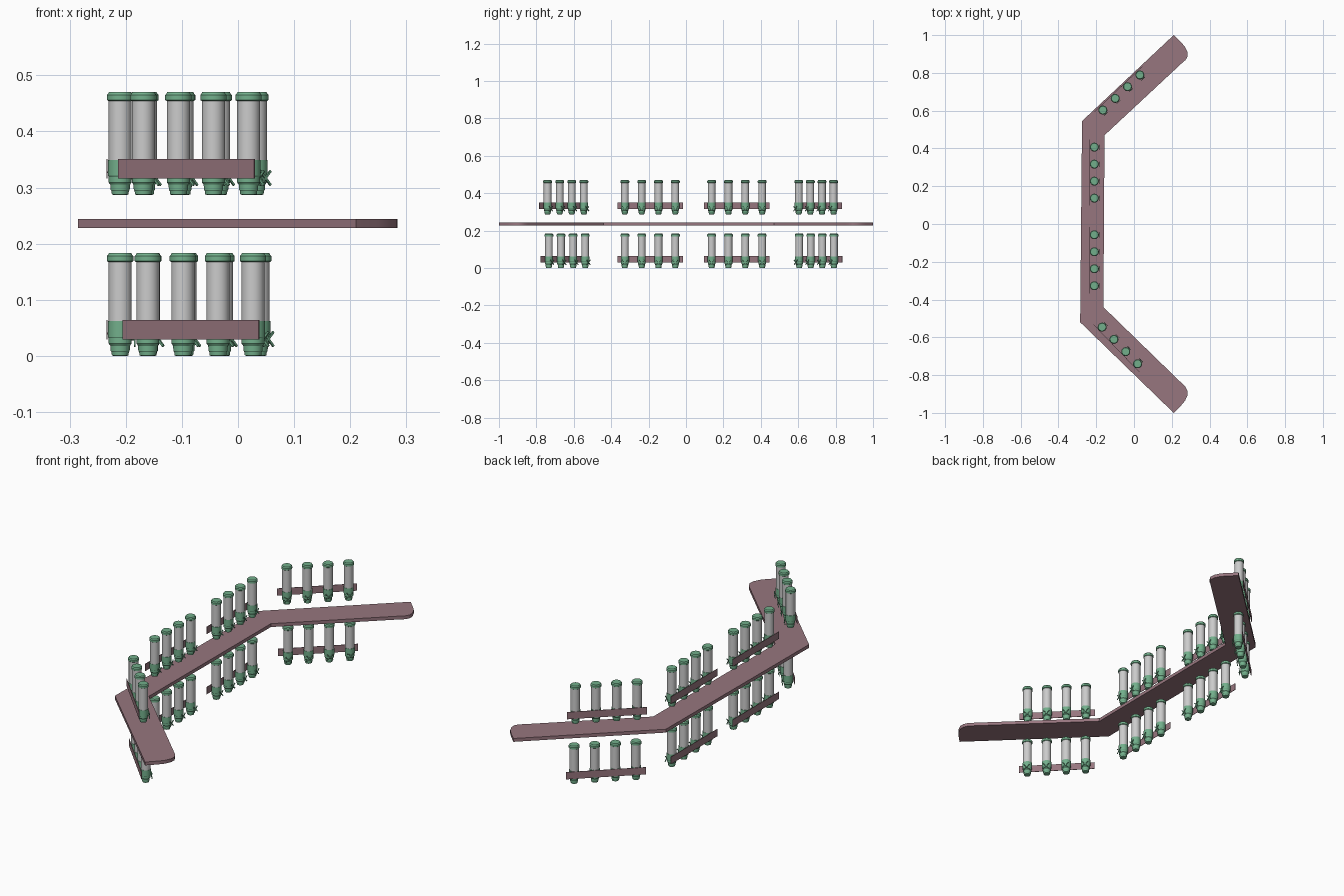
import bpy, bmesh, math
from mathutils import Matrix, Vector

if "Cube" in bpy.data.objects:
    bpy.data.objects.remove(bpy.data.objects["Cube"])


def material(name, rgb):
    m = bpy.data.materials.new(name)
    m.diffuse_color = (*rgb, 1)
    m.use_nodes = True
    m.node_tree.nodes["Principled BSDF"].inputs["Base Color"].default_value = m.diffuse_color
    return m


MAUVE = material("mauve", (0.31, 0.18, 0.21))
GREEN = material("green", (0.17, 0.43, 0.26))


def finish(bm, name, mat=None):
    bmesh.ops.recalc_face_normals(bm, faces=bm.faces)
    me = bpy.data.meshes.new(name)
    bm.to_mesh(me)
    bm.free()
    for p in me.polygons:
        p.use_smooth = True
    me.set_sharp_from_angle(angle=math.radians(30))
    if mat:
        me.materials.append(mat)
    return me


def place(name, me, matrix=Matrix()):
    ob = bpy.data.objects.new(name, me)
    bpy.context.collection.objects.link(ob)
    ob.matrix_world = matrix
    return ob


def lathe(name, profile, mat=None, n=28):
    # closed solid of revolution from (radius, z) points
    bm = bmesh.new()
    rings = [[bm.verts.new((r * math.cos(2 * math.pi * i / n), r * math.sin(2 * math.pi * i / n), z))
              for i in range(n)] for r, z in profile]
    for a, b in zip(rings, rings[1:]):
        for i in range(n):
            j = (i + 1) % n
            bm.faces.new((a[i], a[j], b[j], b[i]))
    bm.faces.new(rings[0])
    bm.faces.new(rings[-1])
    return finish(bm, name, mat)


def add_box(bm, size, centre, rot=Matrix()):
    m = Matrix.Translation(centre) @ rot @ Matrix.Diagonal((*size, 1))
    bmesh.ops.create_cube(bm, size=1, matrix=m)


# Angled shelf with rounded inner end corners
outline = [(0.21, 1.0), (0.25, 0.961), (0.27, 0.938), (0.283, 0.91), (0.284, 0.887), (0.273, 0.868),
           (0.255, 0.853), (-0.156, 0.47), (-0.162, -0.44), (0.255, -0.845), (0.273, -0.863),
           (0.284, -0.885), (0.283, -0.908), (0.27, -0.936), (0.25, -0.96), (0.21, -1.0),
           (-0.285, -0.52), (-0.275, 0.545)]
bm = bmesh.new()
face = bm.faces.new([bm.verts.new((x, y, 0.228)) for x, y in outline])
top = bmesh.ops.extrude_face_region(bm, geom=[face])["geom"]
bmesh.ops.translate(bm, verts=[v for v in top if isinstance(v, bmesh.types.BMVert)], vec=(0, 0, 0.016))
place("shelf", finish(bm, "shelf", MAUVE))

# Dispenser parts
nozzle = lathe("nozzle", [(0.0125, 0), (0.0148, 0.001), (0.0155, 0.007), (0.017, 0.009), (0.0175, 0.018),
                          (0.0205, 0.022), (0.0205, 0.032), (0.0218, 0.034), (0.0218, 0.0625)], GREEN)
tube = lathe("tube", [(0.0206, 0.0625), (0.0206, 0.169)])
cap = lathe("cap", [(0.0206, 0.167), (0.0236, 0.169), (0.0236, 0.178), (0.0215, 0.180), (0.020, 0.183)], GREEN)

# Cross handle tap on the inner side
bm = bmesh.new()
bmesh.ops.create_cone(bm, cap_ends=True, segments=12, radius1=0.003, radius2=0.003, depth=0.014,
                      matrix=Matrix.Translation((0, 0.02, 0.03)) @ Matrix.Rotation(math.pi / 2, 4, 'X'))
for s in (1, -1):
    add_box(bm, (0.036, 0.003, 0.004), Vector((0, 0.026, 0.03)), Matrix.Rotation(s * math.pi / 4, 4, 'Y'))
tap = finish(bm, "tap", GREEN)

# Mounting rail with a peg behind each dispenser
bm = bmesh.new()
add_box(bm, (0.35, 0.002, 0.034), Vector((0, -0.0235, 0.0465)))
for i in range(4):
    add_box(bm, (0.006, 0.01, 0.003), Vector(((i - 1.5) * 0.09, -0.018, 0.04)))
rail = finish(bm, "rail", MAUVE)

# Rows: x, y, base z, heading (local +y faces the inside of the bend)
Z = 0.287
rows = []
for z in (0, Z):
    rows += [(-0.21, -0.192, z, -90), (-0.21, 0.272, z, -90)]
rows += [(-0.067, -0.636, 0, -46), (-0.075, -0.643, Z, -46),
         (-0.062, 0.698, 0, -136.5), (-0.067, 0.696, Z, -136.5)]
for x, y, z, a in rows:
    frame = Matrix.Translation((x, y, z)) @ Matrix.Rotation(math.radians(a), 4, 'Z')
    place("rail", rail, frame)
    for i in range(4):
        m = frame @ Matrix.Translation(((i - 1.5) * 0.09, 0, 0))
        for me in (nozzle, tube, cap, tap):
            place("dispenser_" + me.name, me, m)
